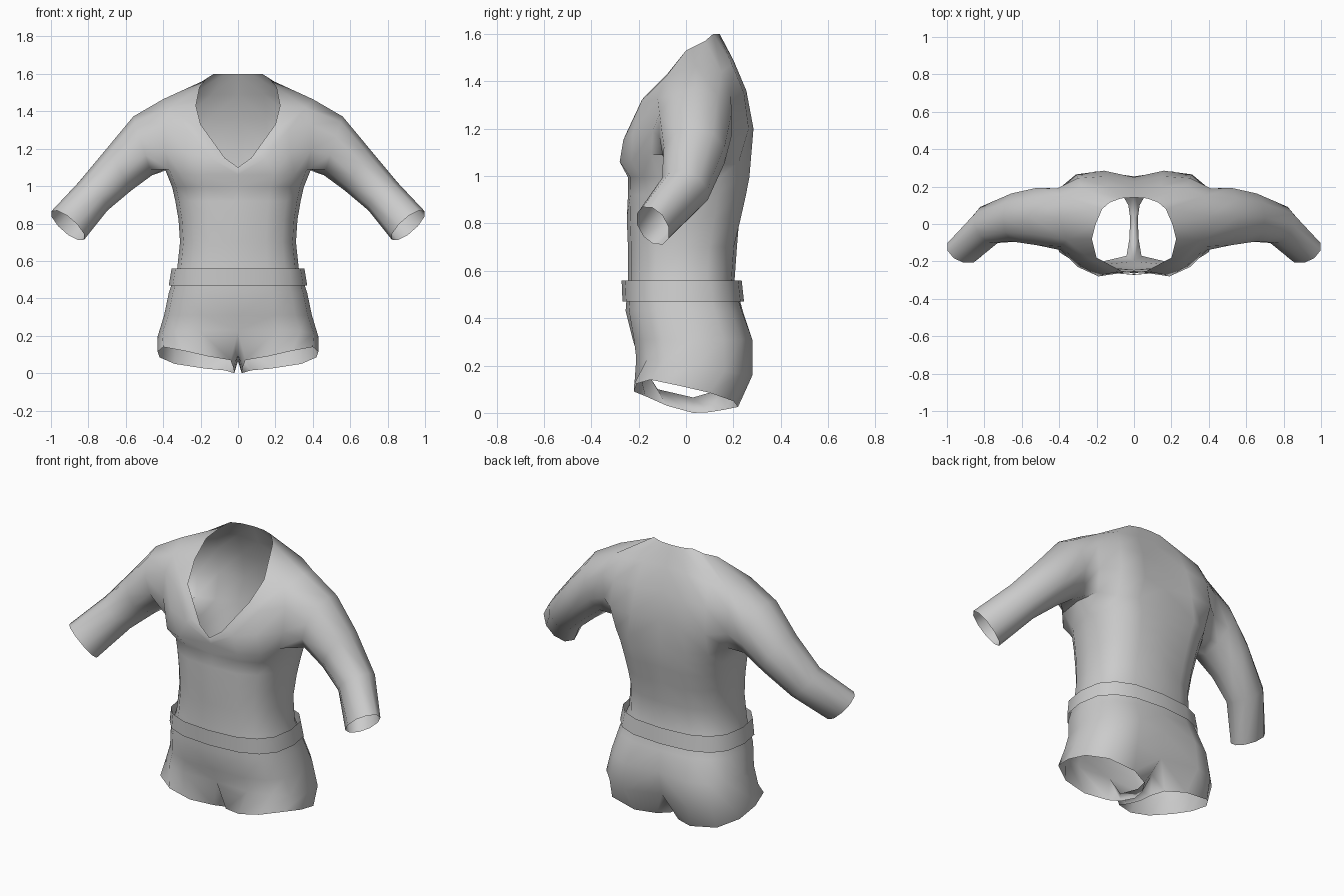
import bpy, bmesh, math
from mathutils import Vector

if "Cube" in bpy.data.objects:
    bpy.data.objects.remove(bpy.data.objects["Cube"])

COLS = 9  # columns of half a body, front centre to back centre


def half_ring(z, w, front, back, f_dent=0, b_dent=0, tilt=0, lift=0):
    """Rounded-box half section from front centre to back centre."""
    pts, mid, d = [], (front + back) / 2, (back - front) / 2
    for i in range(COLS):
        t = math.pi * i / (COLS - 1)
        c = math.cos(t)
        x = 0 if i in (0, COLS - 1) else w * math.sin(t) ** 0.75
        y = mid - math.copysign(abs(c) ** 0.75, c) * d
        y += f_dent if i == 0 else -b_dent if i == COLS - 1 else 0
        pts.append((x, y, z - tilt * y + (lift if 3 <= i <= 5 else 0)))
    return pts


def tube_ring(centre, normal, up, ru, rv, n=10):
    """Sleeve section, starting underneath and turning towards the back."""
    nrm = Vector(normal).normalized()
    u = Vector(up)
    u = (u - nrm * u.dot(nrm)).normalized()
    v = u.cross(nrm)
    if v.y < 0:
        v = -v
    return [Vector(centre) - u * ru * math.cos(2 * math.pi * k / n)
            + v * rv * math.sin(2 * math.pi * k / n) for k in range(n)]


def loft(bm, lower, upper, closed=False, skip=()):
    n = len(lower)
    for i in range(n if closed else n - 1):
        if i not in skip:
            j = (i + 1) % n
            bm.faces.new((lower[i], lower[j], upper[j], upper[i]))


def finish(bm, name):
    bmesh.ops.delete(bm, geom=[v for v in bm.verts if not v.link_faces], context='VERTS')
    me = bpy.data.meshes.new(name)
    bm.to_mesh(me)
    bm.free()
    ob = bpy.data.objects.new(name, me)
    bpy.context.collection.objects.link(ob)
    m = ob.modifiers.new("mirror", 'MIRROR')
    m.use_clip = True
    m.merge_threshold = 0.001
    bpy.ops.object.select_all(action='DESELECT')
    ob.select_set(True)
    bpy.context.view_layer.objects.active = ob
    bpy.ops.object.shade_smooth_by_angle(angle=math.radians(60))
    return ob


# Suit: horizontal sections from hips to underarm
bm = bmesh.new()
add = lambda pts: [bm.verts.new(p) for p in pts]
sections = [
    (.20, .43, -.225, .295, .025, .07, .15),
    (.31, .395, -.235, .295, .01, .04),
    (.43, .37, -.255, .25, .0, .01),
    (.56, .325, -.245, .205),
    (.70, .31, -.245, .215),
    (.82, .318, -.25, .245, 0, .02),
    (.92, .335, -.25, .268, .005, .03),
    (.995, .352, -.25, .283, .005, .035),
    (1.06, .39, -.297, .29, .045, .04, 0, .03),
]
rows = [add(half_ring(*s)) for s in sections]
under = len(rows) - 1

# Chest, shoulders and the V-shaped neck edge
upper = [
    [(0, -.255, 1.08), (.15, -.265, 1.15), (.28, -.225, 1.18), (.39, -.14, 1.19), (.4, 0, 1.2),
     (.40, .19, 1.2), (.31, .265, 1.2), (.16, .285, 1.2), (0, .25, 1.2)],
    [(0, -.26, 1.088), (.13, -.257, 1.17), (.27, -.195, 1.30), (.39, -.12, 1.33), (.4, 0, 1.3),
     (.41, .19, 1.34), (.30, .245, 1.35), (.15, .255, 1.36), (0, .225, 1.36)],
    [(0, -.262, 1.094), (.10, -.252, 1.165), (.235, -.187, 1.32), (.36, -.085, 1.42), (.40, .04, 1.465),
     (.38, .15, 1.44), (.28, .195, 1.47), (.14, .2, 1.49), (0, .185, 1.49)],
    [(0, -.265, 1.10), (.07, -.25, 1.15), (.20, -.18, 1.33), (.225, -.08, 1.43), (.205, 0, 1.53),
     (.17, .08, 1.57), (.13, .115, 1.6), (.07, .137, 1.6), (0, .142, 1.6)],
]
rows += [add(r) for r in upper]
for r in range(len(rows) - 1):
    loft(bm, rows[r], rows[r + 1], skip=(3, 4) if under <= r < under + 3 else ())

# Sleeve: bridged from the armhole out to the open cuff
A, B, C, D = rows[under:under + 4]
ring = [A[4], A[5], B[5], C[5], D[5], D[4], D[3], C[3], B[3], A[3]]
for spec in [
    ((.51, .04, 1.215), (.95, 0, -.3), (.3, 0, .95), .165, .16),
    ((.635, .035, 1.09), (.86, 0, -.51), (.51, 0, .86), .13, .135),
    ((.775, -.005, .945), (.62, -.3, -.65), (.7, 0, .7), .108, .107),
    ((.91, -.14, .79), (.57, -.49, -.66), (.7, 0, .65), .116, .08),
]:
    nxt = add(tube_ring(*spec))
    loft(bm, nxt, ring, closed=True)
    ring = nxt
bmesh.ops.reverse_faces(bm, faces=[f for f in bm.faces if all(v.co.x > .42 for v in f.verts)
                                   and f.calc_center_median().z > .6
                                   and f.normal.length < 0])

# Leg: hip section closed by the crotch, down to the open hem
hip = rows[0] + add([(0, .15, .10), (0, .03, .065), (0, -.12, .10)])
hem = add([(.04, -.17, .07), (.16, -.22, .09), (.29, -.22, .12), (.40, -.15, .14),
           (.43, -.03, .115), (.42, .10, .085), (.34, .20, .05), (.18, .22, .025),
           (.07, .17, .015), (.03, .10, .003), (.02, .03, 0), (.025, -.08, .03)])
loft(bm, hem, hip, closed=True)
bmesh.ops.recalc_face_normals(bm, faces=bm.faces)
bm.normal_update()
front = min(bm.faces, key=lambda f: f.calc_center_median().y)
if front.normal.y > 0:
    bmesh.ops.reverse_faces(bm, faces=bm.faces)
finish(bm, "suit")

# Belt: open band round the hips
bm = bmesh.new()
low = add(half_ring(.47, .37, -.268, .245))
top = add(half_ring(.56, .355, -.272, .235))
loft(bm, low, top)
finish(bm, "belt")
